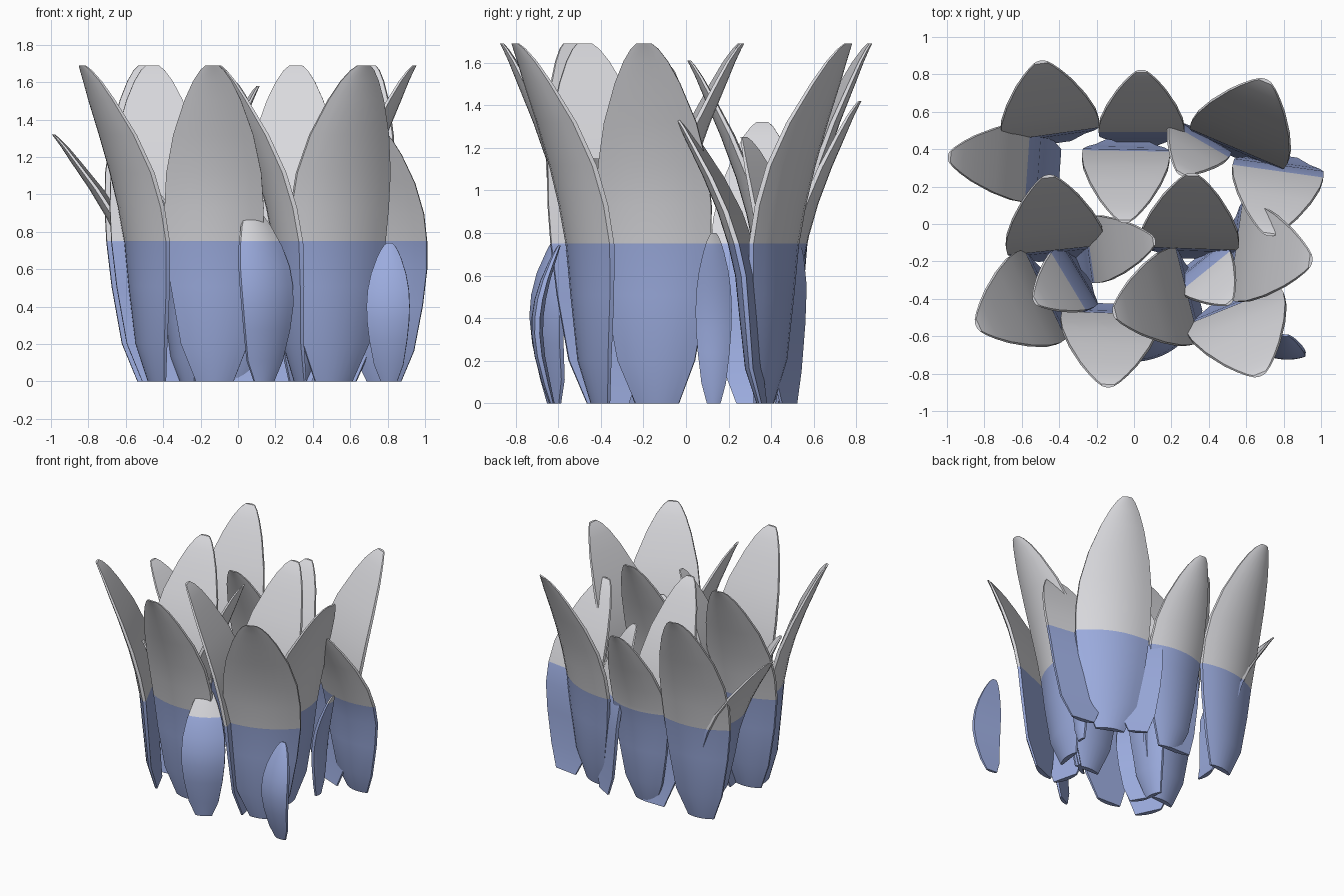
import bpy, bmesh, math

if "Cube" in bpy.data.objects:
    bpy.data.objects.remove(bpy.data.objects["Cube"])

def material(name, rgb):
    m = bpy.data.materials.new(name)
    m.diffuse_color = (*rgb, 1)
    m.use_nodes = True
    m.node_tree.nodes["Principled BSDF"].inputs["Base Color"].default_value = m.diffuse_color
    return m

BLUE = material("blue_base", (0.33, 0.41, 0.73))
GREY = material("pale_grey_tip", (0.70, 0.70, 0.73))
SPLIT = 0.75  # height of the colour change

# height fraction, outward bend fraction, width fraction
PROFILE = [(0, 0, .38), (.12, .17, .68), (.3, .26, .88), (.44, .32, .98),
           (.55, .41, 1), (.66, .53, .96), (.78, .69, .81), (.89, .85, .57),
           (.95, .93, .39), (.985, .98, .24), (1, 1, .13)]

def leaf(name, tip, angle, height, reach, width, bow=0):
    """Blade with a flat inside and a slightly rounded outside, bending out
    to its tip. With a bow the blade is turned round and bulges back."""
    a = math.radians(angle)
    dx, dy = math.cos(a), math.sin(a)
    bx, by = tip[0] - reach * dx, tip[1] - reach * dy
    us = [i / 4 for i in range(-4, 5)]
    bm = bmesh.new()
    rings = []
    for t, o, w in PROFILE:
        half = width * w / 2
        rim = 0.006 + 0.018 * w
        ring = []
        for side, seq in ((0, us), (1, us[::-1])):
            for u in seq:
                out = reach * o - bow * math.sin(math.pi * t)
                round_off = half * (1 - u * u)
                if bow:
                    out -= side * (rim + 0.2 * round_off)
                else:
                    out -= 0.42 * half + rim
                    if not side:
                        out += rim + 0.24 * round_off
                ring.append(bm.verts.new((bx + dx * out - dy * half * u,
                                          by + dy * out + dx * half * u,
                                          height * t)))
        rings.append(ring)
    n = len(rings[0])
    for r0, r1 in zip(rings, rings[1:]):
        for i in range(n):
            j = (i + 1) % n
            bm.faces.new((r0[i], r0[j], r1[j], r1[i]))
    # end caps as strips between outer and inner side
    for r in (rings[0], rings[-1]):
        for i in range(n // 2 - 1):
            bm.faces.new((r[i], r[i + 1], r[n - 2 - i], r[n - 1 - i]))
    # cut at the colour line
    bmesh.ops.bisect_plane(bm, geom=bm.verts[:] + bm.edges[:] + bm.faces[:],
                           plane_co=(0, 0, SPLIT), plane_no=(0, 0, 1))
    bmesh.ops.recalc_face_normals(bm, faces=bm.faces[:])
    for f in bm.faces:
        f.material_index = int(f.calc_center_median().z > SPLIT)
        f.smooth = True
    me = bpy.data.meshes.new(name)
    bm.to_mesh(me)
    bm.free()
    me.materials.append(BLUE)
    me.materials.append(GREY)
    ob = bpy.data.objects.new(name, me)
    bpy.context.collection.objects.link(ob)
    bpy.context.view_layer.objects.active = ob
    ob.select_set(True)
    bpy.ops.object.shade_smooth_by_angle(angle=math.radians(40))
    ob.select_set(False)

# name, tip xy, lean direction, height, reach, width, (bow)
LEAVES = [
    ("back_left_leaf", (-.50, .88), 98, 1.69, .40, .53),
    ("back_middle_leaf", (.04, .83), 90, 1.42, .36, .46),
    ("back_right_leaf", (.71, .78), 67, 1.69, .40, .56),
    ("left_leaf", (-1.0, .36), 176, 1.32, .56, .43),
    ("small_back_leaf", (.24, .26), 240, 1.25, .22, .37),
    ("right_back_leaf", (.72, -.07), 262, 1.36, .39, .49),
    ("centre_back_leaf", (-.05, .0), 269, 1.61, .41, .47),
    ("middle_left_leaf", (-.46, .27), 96, 1.69, .41, .53),
    ("middle_right_leaf", (.31, .28), 88, 1.69, .41, .53),
    ("centre_leaf", (.12, -.09), 8, 1.58, .40, .36),
    ("centre_front_leaf", (-.12, -.48), 194, 1.69, .42, .53),
    ("right_leaf", (.96, -.20), -8, 1.69, .42, .54),
    ("front_left_leaf", (-.85, -.55), 205, 1.69, .41, .54),
    ("small_left_leaf", (-.54, -.42), 211, 1.1, .28, .38),
    ("small_right_leaf", (.52, -.43), -51, 1.15, .27, .36),
    ("front_leaf", (-.14, -.88), 268, 1.69, .40, .53),
    ("front_right_leaf", (.68, -.82), -68, 1.69, .40, .56),
    ("short_front_leaf", (.07, -.49), 118, .93, .14, .31, .08),
    ("short_corner_leaf", (.81, -.59), 86, .74, .03, .23, .07),
    ("short_right_leaf", (.74, .13), 0, .80, .12, .17),
]
for spec in LEAVES:
    leaf(*spec)
